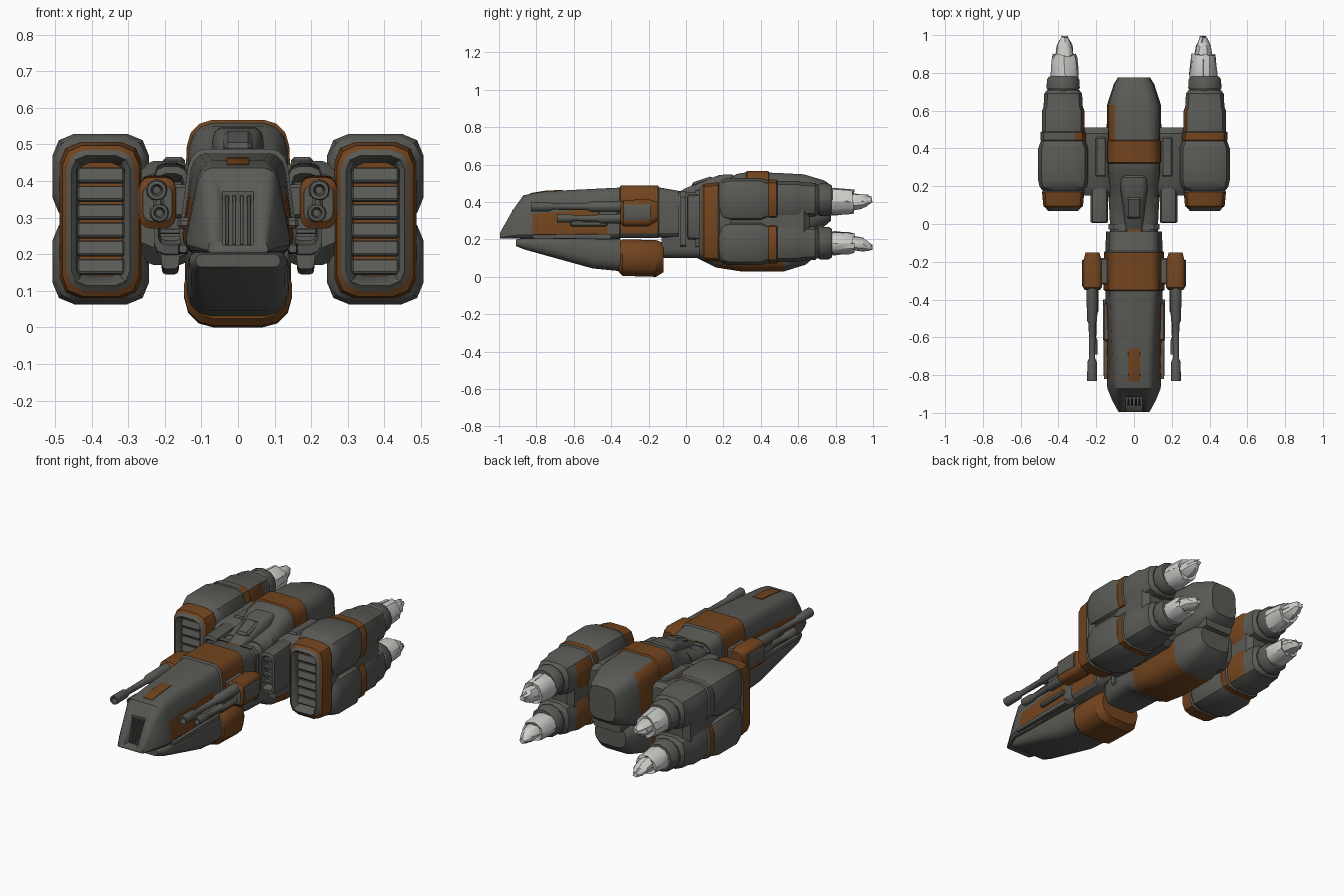
import bpy, bmesh, math, random
from mathutils import Matrix, Vector
random.seed(4)


def material(name, rgb):
    m = bpy.data.materials.new(name)
    m.diffuse_color = (*rgb, 1)
    return m


MATS = [material("hull_grey", (0.1, 0.1, 0.092)),
        material("rust_orange", (0.17, 0.058, 0.013)),
        material("exhaust_white", (0.62, 0.62, 0.6))]
GREY, ORANGE, WHITE = 0, 1, 2


def finish(bm, name, mat, angle=32):
    bmesh.ops.recalc_face_normals(bm, faces=bm.faces)
    for f in bm.faces:
        f.material_index = mat(f.calc_center_median(), f.normal) if callable(mat) else mat
    me = bpy.data.meshes.new(name)
    bm.to_mesh(me)
    bm.free()
    for m in MATS:
        me.materials.append(m)
    ob = bpy.data.objects.new(name, me)
    bpy.context.collection.objects.link(ob)
    bpy.ops.object.select_all(action='DESELECT')
    ob.select_set(True)
    bpy.context.view_layer.objects.active = ob
    bpy.ops.object.shade_smooth_by_angle(angle=math.radians(angle))
    return ob


def loft(name, rings, cx=0, mat=GREY, seg=2, jitter=0, split=()):
    """Skin rounded-rectangle sections along y: (y, z low, z high, half width, radius, top taper)."""
    bm = bmesh.new()
    loops = []
    for ring in rings:
        y, z0, z1, hw, r = ring[:5]
        taper = ring[5] if len(ring) > 5 else 0
        r = min(r, hw * 0.98, (z1 - z0) * 0.49)
        loop = []
        for q, (sx, sz) in enumerate([(1, 1), (-1, 1), (-1, -1), (1, -1)]):
            for i in range(seg + 1):
                a = math.pi / 2 * (q + i / seg)
                x = sx * (hw - r) + r * math.cos(a)
                z = (z0 + z1) / 2 + sz * ((z1 - z0) / 2 - r) + r * math.sin(a)
                x *= 1 - taper * (z - z0) / (z1 - z0)
                j = [random.uniform(-jitter, jitter) for _ in range(3)]
                yy = min(y + j[1] * 2, 1.0)
                loop.append(bm.verts.new((cx + x + j[0], yy, z + j[2])))
        loops.append(loop)
    n = len(loops[0])
    for a, b in zip(loops, loops[1:]):
        for i in range(n):
            bm.faces.new((a[i], a[(i + 1) % n], b[(i + 1) % n], b[i]))
    bm.faces.new(loops[0])
    bm.faces.new(loops[-1])
    for co, no in split:  # extra edges along paint borders
        bmesh.ops.bisect_plane(bm, geom=bm.verts[:] + bm.edges[:] + bm.faces[:], plane_co=co, plane_no=no)
    return finish(bm, name, mat)


def box(name, lo, hi, mat=GREY, tilt=0, bevel=0.008):
    bm = bmesh.new()
    lo, hi = Vector(lo), Vector(hi)
    bmesh.ops.create_cube(bm, size=1)
    for v in bm.verts:
        v.co = Matrix.Rotation(tilt, 3, 'X') @ (v.co * (hi - lo)) + (lo + hi) / 2
    if bevel:
        bmesh.ops.bevel(bm, geom=bm.edges[:], offset=bevel, segments=1, affect='EDGES')
    return finish(bm, name, mat)


def tube(name, x, z, spans, mat=GREY):
    return loft(name, [(y, z - r, z + r, r, r) for y, r in spans], x, mat, 3)


# forward hull: painted flanks and rear band
def hull_paint(c, n):
    if -0.35 < c.y < -0.15:
        return ORANGE if c.z > 0.24 else GREY
    return ORANGE if abs(n.x) > 0.8 and -0.83 < c.y < -0.42 and c.z < 0.355 + 0.08 * (c.y + 0.6) else GREY


hull = loft("forward_hull", [
    (-0.995, 0.205, 0.235, 0.085, 0.01, 0.1), (-0.93, 0.205, 0.35, 0.125, 0.03, 0.3),
    (-0.87, 0.205, 0.435, 0.15, 0.04, 0.33), (-0.82, 0.2, 0.447, 0.152, 0.045, 0.32),
    (-0.75, 0.2, 0.457, 0.148, 0.05, 0.3), (-0.5, 0.2, 0.47, 0.157, 0.05, 0.26),
    (-0.42, 0.2, 0.474, 0.158, 0.05, 0.24), (-0.355, 0.205, 0.477, 0.158, 0.05, 0.22),
    (-0.349, 0.208, 0.488, 0.167, 0.05, 0.22), (-0.15, 0.208, 0.488, 0.165, 0.05, 0.22),
    (-0.144, 0.21, 0.478, 0.158, 0.05, 0.2), (-0.04, 0.21, 0.46, 0.153, 0.05, 0.18)],
    mat=hull_paint, seg=3, split=[((0, -0.6, 0.355), (0, -0.08, 1))])

# nose slot cut with ribs inside it
cutter = box("nose_slot_cutter", (-0.042, -1.1, 0.225), (0.042, -0.915, 0.375), bevel=0)
cutter.hide_render = True
cut = hull.modifiers.new("nose_slot", 'BOOLEAN')
cut.operation, cut.object, cut.solver = 'DIFFERENCE', cutter, 'EXACT'
bpy.context.view_layer.objects.active = hull
bpy.ops.object.modifier_apply(modifier=cut.name)
bpy.data.objects.remove(cutter)
for i in range(4):
    x = -0.03 + i * 0.02
    box("nose_rib", (x - 0.005, -0.945, 0.22), (x + 0.005, -0.915, 0.36), tilt=-0.25, bevel=0.002)
loft("nose_stripe", [(-0.835, 0.438, 0.446, 0.03, 0.001), (-0.82, 0.443, 0.450, 0.03, 0.001),
                     (-0.75, 0.453, 0.461, 0.032, 0.001), (-0.66, 0.458, 0.465, 0.03, 0.001)], mat=ORANGE)

# chin under the hull, with its painted tank
loft("chin", [(-0.91, 0.165, 0.2, 0.115, 0.015), (-0.86, 0.145, 0.208, 0.13, 0.03, -0.05),
              (-0.5, 0.045, 0.208, 0.135, 0.055, -0.08), (-0.35, 0.03, 0.205, 0.135, 0.06, -0.08)], seg=3)
loft("chin_tank", [(-0.36, 0.025, 0.19, 0.13, 0.06), (-0.34, 0.005, 0.2, 0.147, 0.08),
                   (-0.16, 0.0, 0.197, 0.147, 0.08), (-0.12, 0.025, 0.18, 0.125, 0.07)], mat=ORANGE, seg=3)
loft("neck", [(-0.13, 0.1, 0.42, 0.1, 0.04), (-0.06, 0.1, 0.45, 0.125, 0.05),
              (0.06, 0.1, 0.455, 0.13, 0.05), (0.14, 0.08, 0.48, 0.135, 0.05)], seg=3)
box("neck_collar", (-0.136, -0.03, 0.14), (0.136, 0.0, 0.458), bevel=0.03)

# rear body: long upper block and shorter painted belly
loft("rear_body_upper", [
    (0.05, 0.24, 0.46, 0.13, 0.05), (0.2, 0.23, 0.5, 0.138, 0.06, 0.1),
    (0.27, 0.22, 0.55, 0.147, 0.07, 0.1), (0.32, 0.22, 0.558, 0.147, 0.07, 0.1),
    (0.325, 0.22, 0.566, 0.152, 0.07, 0.1), (0.44, 0.22, 0.566, 0.152, 0.07, 0.1),
    (0.445, 0.22, 0.557, 0.147, 0.07, 0.1), (0.5, 0.22, 0.555, 0.147, 0.07, 0.1),
    (0.63, 0.23, 0.548, 0.146, 0.07, 0.1),
    (0.74, 0.27, 0.515, 0.11, 0.06, 0.1), (0.775, 0.3, 0.49, 0.088, 0.05, 0.1)],
    mat=lambda c, n: ORANGE if 0.322 < c.y < 0.443 or (n.x < -0.6 and 0.44 < c.y < 0.63) else GREY, seg=3)
loft("rear_body_belly", [
    (0.06, 0.1, 0.28, 0.12, 0.05), (0.16, 0.05, 0.28, 0.14, 0.07), (0.3, 0.028, 0.27, 0.145, 0.08),
    (0.52, 0.028, 0.27, 0.145, 0.08), (0.64, 0.065, 0.26, 0.135, 0.07), (0.7, 0.12, 0.24, 0.1, 0.05)],
    mat=lambda c, n: ORANGE if 0.2 < c.y < 0.52 else GREY, seg=3)
loft("rear_slot_block", [(0.6, 0.22, 0.3, 0.1, 0.02), (0.73, 0.225, 0.29, 0.09, 0.02)])

# dorsal scoop
loft("dorsal_scoop", [(-0.035, 0.4, 0.456, 0.045, 0.01), (0.0, 0.4, 0.475, 0.055, 0.02, 0.2),
                      (0.1, 0.4, 0.515, 0.068, 0.03, 0.2), (0.18, 0.4, 0.545, 0.082, 0.03, 0.2),
                      (0.245, 0.4, 0.548, 0.082, 0.03, 0.2), (0.27, 0.42, 0.53, 0.075, 0.03, 0.2)], seg=3)
box("scoop_hatch", (-0.04, 0.03, 0.48), (0.04, 0.15, 0.522), tilt=0.33, bevel=0.012)
box("scoop_tab", (-0.04, -0.045, 0.448), (0.04, -0.02, 0.46), ORANGE, bevel=0.002)

for s, side in ((1, "right"), (-1, "left")):
    # stub wing with a small recessed intake
    loft(side + "_side_intake", [
        (0.06, 0.24, 0.4, 0.03, 0.015), (0.02, 0.23, 0.41, 0.032, 0.015), (0.005, 0.225, 0.42, 0.035, 0.02),
        (0.01, 0.2, 0.44, 0.046, 0.03), (0.18, 0.19, 0.45, 0.046, 0.03), (0.21, 0.2, 0.44, 0.035, 0.03)], s * 0.183)
    for i in range(4):
        z = 0.255 + i * 0.043
        box(side + "_intake_slat", (s * 0.183 - 0.032, 0.012, z), (s * 0.183 + 0.032, 0.04, z + 0.015), bevel=0.003)
    loft(side + "_stub_wing", [(0.15, 0.22, 0.42, 0.08, 0.04), (0.2, 0.17, 0.455, 0.085, 0.05),
                               (0.48, 0.17, 0.455, 0.085, 0.05), (0.51, 0.2, 0.43, 0.08, 0.05)], s * 0.195)
    box(side + "_wing_panel", (s * 0.175 - 0.03, 0.25, 0.43), (s * 0.175 + 0.03, 0.46, 0.465))
    loft(side + "_ventral_fin", [(0.05, 0.16, 0.25, 0.022, 0.01, -0.4), (0.2, 0.145, 0.25, 0.022, 0.01, -0.4)], s * 0.185)

    # gun mount and twin barrels
    loft(side + "_gun_mount", [(-0.35, 0.29, 0.39, 0.04, 0.025), (-0.335, 0.27, 0.41, 0.05, 0.03),
                               (-0.2, 0.27, 0.415, 0.05, 0.03), (-0.15, 0.3, 0.4, 0.036, 0.03)],
         s * 0.22, lambda c, n: GREY if n.y < -0.9 else ORANGE, 3)
    loft(side + "_mount_cap", [(-0.33, 0.3, 0.39, 0.015, 0.02), (-0.19, 0.3, 0.39, 0.015, 0.02)], s * 0.261)
    box(side + "_mount_strut", (s * 0.165 - 0.035, -0.32, 0.3), (s * 0.165 + 0.035, -0.18, 0.39))
    tube(side + "_upper_gun", s * 0.222, 0.375, [(-0.79, 0.01), (-0.83, 0.016), (-0.83, 0.026), (-0.73, 0.025),
         (-0.71, 0.016), (-0.53, 0.018), (-0.51, 0.027), (-0.33, 0.03)])
    tube(side + "_lower_gun", s * 0.215, 0.313, [(-0.66, 0.01), (-0.69, 0.015), (-0.69, 0.023), (-0.62, 0.023),
         (-0.6, 0.015), (-0.48, 0.017), (-0.46, 0.027), (-0.33, 0.027)])
    box(side + "_gun_brace", (s * 0.218 - 0.014, -0.47, 0.31), (s * 0.218 + 0.014, -0.36, 0.38))

    # flank rails along the hull
    loft(side + "_flank_rail", [(-0.82, 0.205, 0.225, 0.01, 0.005), (-0.4, 0.2, 0.23, 0.014, 0.005)], s * 0.15)
    box(side + "_flank_box", (s * 0.145 - 0.02, -0.62, 0.27), (s * 0.145 + 0.02, -0.42, 0.3))

    # engine pod: recessed front frame with louvres
    px = s * 0.375
    loft(side + "_pod_intake", [
        (0.15, 0.14, 0.45, 0.06, 0.03), (0.085, 0.125, 0.46, 0.066, 0.03), (0.07, 0.115, 0.47, 0.08, 0.04),
        (0.085, 0.1, 0.485, 0.093, 0.05), (0.095, 0.085, 0.497, 0.105, 0.055), (0.17, 0.08, 0.505, 0.112, 0.055),
        (0.18, 0.09, 0.495, 0.105, 0.055), (0.24, 0.09, 0.495, 0.105, 0.055)],
        px, lambda c, n: ORANGE if 0.087 < c.y < 0.172 and (c.x - px) * n.x + (c.z - 0.29) * n.z > 0 else GREY)
    for i in range(6):
        z = 0.165 + i * 0.05
        box(side + "_louvre", (px - 0.064, 0.105, z - 0.021), (px + 0.064, 0.125, z + 0.021), tilt=-0.35, bevel=0.004)
    box(side + "_pod_core", (px - 0.095, 0.2, 0.16), (px + 0.095, 0.66, 0.43), bevel=0.03)

    # two stacked nacelles, nozzles and exhaust plumes
    for zc, level in ((0.412, "upper"), (0.18, "lower")):
        def sec(y, h, w, r=0.06):
            return (y, zc - h, zc + h, w, r)

        def paint(c, n):
            if 0.442 < c.y < 0.487:
                return GREY if s < 0 and level == "upper" and n.x < 0.3 else ORANGE
            return ORANGE if n.x * s < -0.8 and 0.49 < c.y < 0.62 else GREY
        name = side + "_" + level
        loft(name + "_nacelle", [
            sec(0.175, 0.09, 0.105), sec(0.195, 0.108, 0.124), sec(0.23, 0.117, 0.132), sec(0.4, 0.117, 0.132),
            sec(0.44, 0.104, 0.118), sec(0.445, 0.108, 0.12), sec(0.485, 0.108, 0.12), sec(0.49, 0.1, 0.112),
            sec(0.6, 0.1, 0.112), sec(0.62, 0.094, 0.104), sec(0.69, 0.09, 0.1), sec(0.71, 0.075, 0.085)], px, paint)
        tube(name + "_nozzle", px, zc, [(0.69, 0.075), (0.71, 0.082), (0.72, 0.088), (0.765, 0.086),
                                        (0.78, 0.076), (0.782, 0.06), (0.75, 0.05)])
        k = 1 if level == "upper" else 0.85
        fz = zc - (0.01 if level == "upper" else 0)
        plume = [(0.76, 0.068, 0), (0.79, 0.072, 0), (0.87, 0.066, 0), (0.895, 0.062, 0), (0.89, 0.045, 0),
                 (0.94, 0.04, 0.3), (0.965, 0.028, 0.7), (0.99, 0.015, 1)]
        drop = 0.008 if level == "upper" else -0.022
        loft(name + "_plume", [(y, fz + d * drop - r * k, fz + d * drop + r * k, r, r) for y, r, d in plume],
             px - s * 0.008, WHITE, 3, 0.004)
